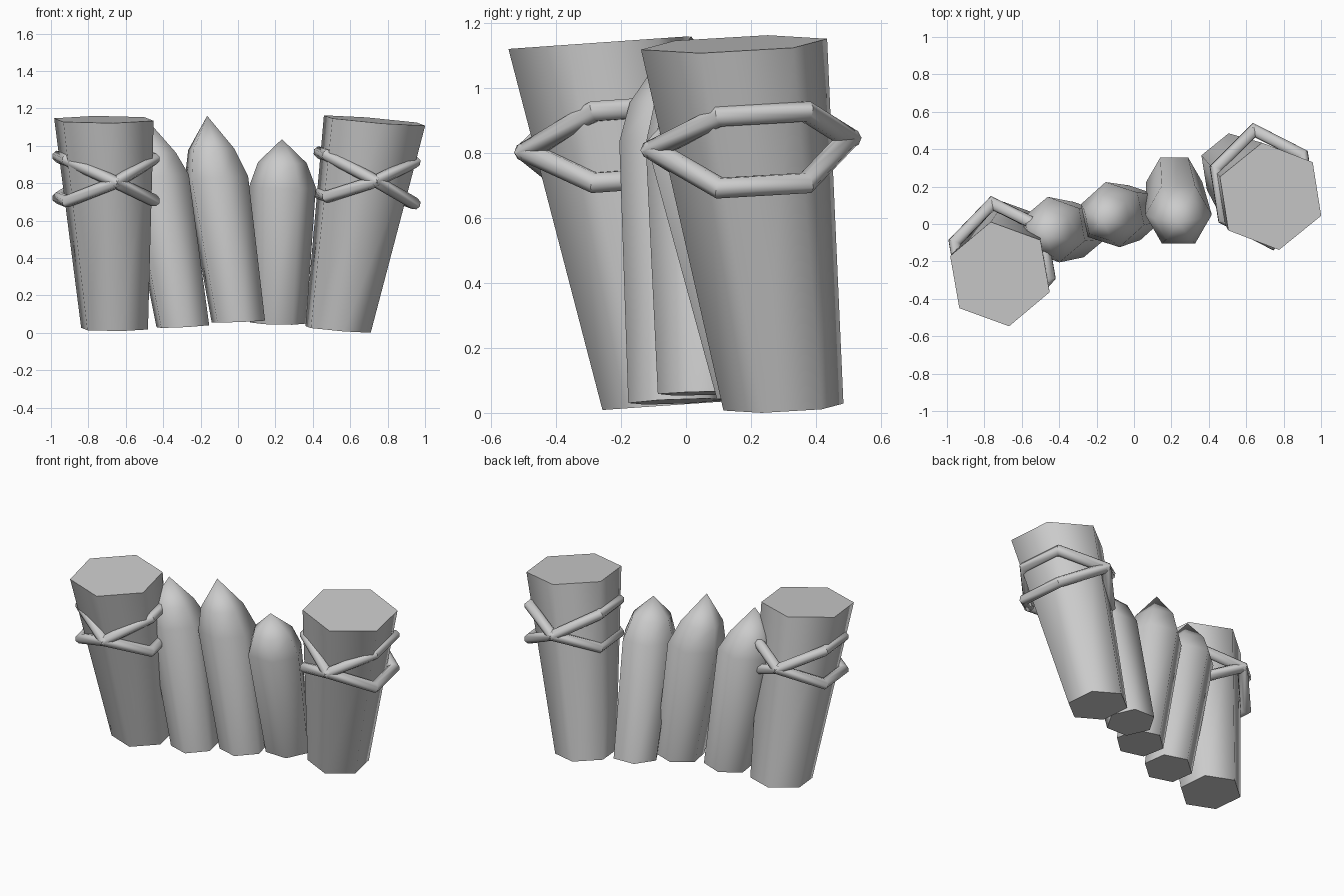
import bpy
import bmesh
from math import cos, sin, pi, radians
from mathutils import Vector

if "Cube" in bpy.data.objects:
    bpy.data.objects.remove(bpy.data.objects["Cube"])

grey = bpy.data.materials.new("plain_grey")
grey.use_nodes = True
grey.diffuse_color = (0.6, 0.6, 0.6, 1)
grey.node_tree.nodes["Principled BSDF"].inputs["Base Color"].default_value = (0.6, 0.6, 0.6, 1)


def hexagon(center, radius, phase, slope=(0, 0)):
    """Six points around a center, lying on a gently sloped plane."""
    points = []
    for i in range(6):
        a = radians(phase) + i * pi / 3
        dx, dy = radius * cos(a), radius * sin(a)
        points.append(Vector(center) + Vector((dx, dy, slope[0] * dx + slope[1] * dy)))
    return points


def bridge(bm, lower, upper):
    n = len(lower)
    for i in range(n):
        j = (i + 1) % n
        bm.faces.new((lower[i], lower[j], upper[j], upper[i]))


def finish(bm, name, angle):
    bmesh.ops.recalc_face_normals(bm, faces=bm.faces)
    mesh = bpy.data.meshes.new(name)
    bm.to_mesh(mesh)
    bm.free()
    mesh.materials.append(grey)
    obj = bpy.data.objects.new(name, mesh)
    bpy.context.collection.objects.link(obj)
    bpy.ops.object.select_all(action="DESELECT")
    obj.select_set(True)
    bpy.context.view_layer.objects.active = obj
    bpy.ops.object.shade_smooth_by_angle(angle=radians(angle))


def loft(name, rings, apex=None):
    """Solid through a stack of hexagons, closed flat or to a point."""
    bm = bmesh.new()
    loops = [[bm.verts.new(p) for p in ring] for ring in rings]
    for lower, upper in zip(loops, loops[1:]):
        bridge(bm, lower, upper)
    bm.faces.new(loops[0][::-1])
    if apex:
        tip = bm.verts.new(apex)
        for i in range(6):
            bm.faces.new((loops[-1][i], loops[-1][(i + 1) % 6], tip))
    else:
        bm.faces.new(loops[-1])
    finish(bm, name, 70)


def rope(name, center, phase, slope, lift, radius=0.033, sides=8):
    """Mitred tube around a post, raised on one side and lowered on the other."""
    path = hexagon(center, 0.27, phase, slope)
    for i, p in enumerate(path):
        if i % 3 == 0:  # pointed front and back corners
            p += (p - Vector(center)) * 0.13
        else:
            p.z += lift if i < 3 else -lift
    bm = bmesh.new()
    loops = []
    for i, p in enumerate(path):
        d0 = (p - path[i - 1]).normalized()
        d1 = (path[(i + 1) % 6] - p).normalized()
        tangent = (d0 + d1).normalized()
        out = (d0 - d1).normalized()
        up = tangent.cross(out)
        stretch = 1 / tangent.dot(d0)
        loops.append([bm.verts.new(p + radius * (out * cos(a) * stretch + up * sin(a)))
                      for a in (2 * pi * k / sides for k in range(sides))])
    for i in range(6):
        bridge(bm, loops[i], loops[(i + 1) % 6])
    finish(bm, name, 50)


# End posts: wider at the top, each bound with two crossing ropes
posts = [
    ("right", (-0.66, -0.07, 0.022), 0.19, (-0.717, -0.268, 1.14), 0.283,
     -80, (0, 0.07), (-0.705, -0.19, 0.825)),
    ("left", (0.535, 0.3, 0.018), 0.187, (0.73, 0.148, 1.135), 0.29,
     -81, (-0.085, 0.045), (0.69, 0.2, 0.828)),
]
for side, foot, foot_r, head, head_r, phase, slope, knot in posts:
    loft(side + "_post", [hexagon(foot, foot_r, phase, slope),
                          hexagon(head, head_r, phase, slope)])
    rope(side + "_rope_rising", knot, phase, slope, 0.11)
    rope(side + "_rope_falling", knot, phase, slope, -0.11)

# Pointed pickets: foot, shoulder, upper shoulder, tip
pickets = [
    ("right", (-0.295, -0.03, 0.035), (-0.43, -0.03, 0.84),
     (-0.455, -0.045, 0.96), (-0.47, -0.06, 1.12), -80, (0.05, 0.04)),
    ("middle", (0.002, 0.06, 0.06), (-0.115, 0.05, 0.83),
     (-0.143, 0.035, 0.98), (-0.165, 0.015, 1.16), -78, (0.04, 0.02)),
    ("left", (0.215, 0.225, 0.052), (0.238, 0.05, 0.78),
     (0.237, 0.03, 0.91), (0.235, 0.01, 1.035), 0, (-0.02, 0.06)),
]
for side, foot, shoulder, neck, tip, phase, slope in pickets:
    loft(side + "_picket", [hexagon(foot, 0.15, phase, slope),
                            hexagon(shoulder, 0.178, phase, slope),
                            hexagon(neck, 0.13, phase, slope)], tip)
